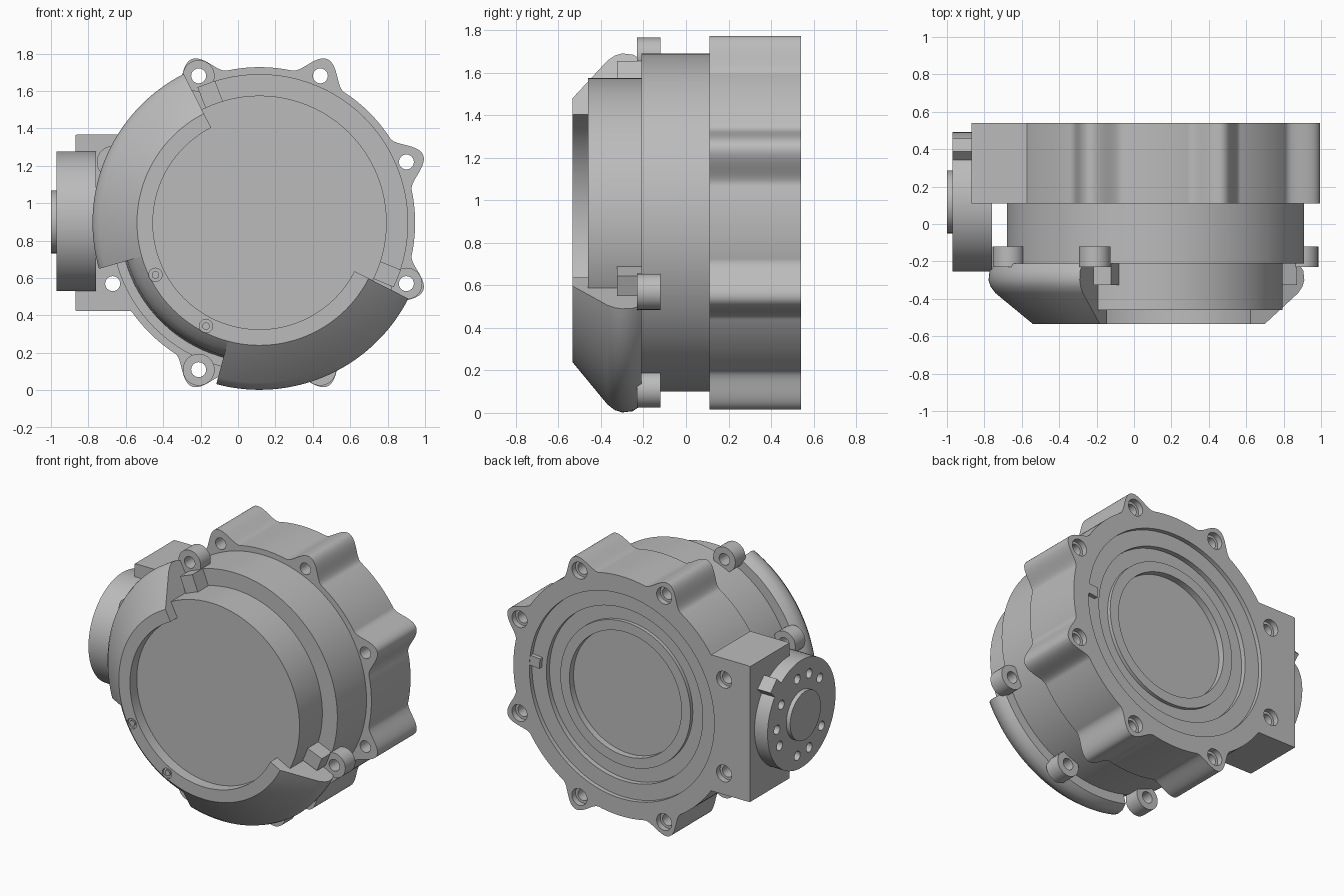
import bpy, bmesh
from math import sin, cos, pi, radians
from mathutils import Matrix, Vector

if "Cube" in bpy.data.objects:
    bpy.data.objects.remove(bpy.data.objects["Cube"], do_unlink=True)

CX, CZ = 0.115, 0.895      # main axis, running along y
BOLT_R = 0.85              # bolt circle
LUG_ANGLES = [22.5 + 45 * i for i in range(8)]

grey = bpy.data.materials.new("machined_grey")
grey.use_nodes = True
grey.diffuse_color = (0.5, 0.5, 0.5, 1)
grey.node_tree.nodes["Principled BSDF"].inputs["Base Color"].default_value = (0.5, 0.5, 0.5, 1)


def finish(name, bm):
    bmesh.ops.remove_doubles(bm, verts=bm.verts, dist=1e-5)
    bmesh.ops.recalc_face_normals(bm, faces=bm.faces)
    mesh = bpy.data.meshes.new(name)
    bm.to_mesh(mesh)
    bm.free()
    mesh.materials.append(grey)
    ob = bpy.data.objects.new(name, mesh)
    bpy.context.collection.objects.link(ob)
    return ob


def polar(r, deg, y):
    a = radians(deg)
    return Vector((CX + r * cos(a), y, CZ + r * sin(a)))


def lathe(name, profile, start=0, end=360, steps=96):
    """Turn a closed (radius, y) profile about the main axis."""
    bm = bmesh.new()
    full = end - start == 360
    rows = [[bm.verts.new(polar(r, start + (end - start) * i / steps, y)) for r, y in profile]
            for i in range(steps if full else steps + 1)]
    n = len(profile)
    for i in range(steps):
        a, b = rows[i], rows[(i + 1) % len(rows)]
        for j in range(n):
            k = (j + 1) % n
            if profile[j][0] + profile[k][0] > 0:
                bm.faces.new((a[j], a[k], b[k], b[j]))
    if not full:
        bm.faces.new(rows[0])
        bm.faces.new(rows[-1])
    return finish(name, bm)


def add_cylinder(bm, axis, centre, r, length, sides=32):
    turn = Matrix.Rotation(pi / 2, 4, "Y" if axis == "x" else "X")
    bmesh.ops.create_cone(bm, cap_ends=True, segments=sides, radius1=r, radius2=r,
                          depth=length, matrix=Matrix.Translation(centre) @ turn)


def cylinder(name, axis, centre, r, length, sides=32):
    bm = bmesh.new()
    add_cylinder(bm, axis, centre, r, length, sides)
    return finish(name, bm)


def block(name, centre, size, axis, deg):
    bm = bmesh.new()
    bmesh.ops.create_cube(bm, size=1, matrix=Matrix.Translation(centre)
                          @ Matrix.Rotation(radians(deg), 4, axis) @ Matrix.Diagonal((*size, 1)))
    return finish(name, bm)


def cut(ob, *cutters):
    for cutter in cutters:
        cutter.hide_render = True
        mod = ob.modifiers.new("cut", "BOOLEAN")
        mod.operation, mod.solver, mod.object = "DIFFERENCE", "EXACT", cutter
        bpy.context.view_layer.objects.active = ob
        bpy.ops.object.modifier_apply(modifier=mod.name)


# Rear housing: scalloped outline with a square gearbox boss on one side
def outline(deg):
    d = min(abs((deg - a + 180) % 360 - 180) for a in LUG_ANGLES)
    r = 0.832 + (0.0575 * (1 + cos(pi * d / 10.5)) if d < 10.5 else 0)
    c, s = cos(radians(deg)), abs(sin(radians(deg)))
    if c < -0.1:
        r = max(r, min(0.985 / -c, 0.472 / max(s, 0.01)))
    return r


bm = bmesh.new()
rim = [bm.verts.new(polar(outline(i / 2), i / 2, 0.11)) for i in range(720)]
base = bm.faces.new(rim)
top = bmesh.ops.extrude_face_region(bm, geom=[base])["geom"]
bmesh.ops.translate(bm, vec=(0, 0.43, 0), verts=[v for v in top if isinstance(v, bmesh.types.BMVert)])
housing = finish("rear_housing", bm)

# Bolt holes, counterbores and the stepped rear recess
bm = bmesh.new()
for a in LUG_ANGLES:
    add_cylinder(bm, "y", polar(BOLT_R, a, 0), 0.04, 1.4, 24)
bolt_holes = finish("bolt_hole_cutter", bm)
bm = bmesh.new()
for a in LUG_ANGLES:
    add_cylinder(bm, "y", polar(BOLT_R, a, 0.56), 0.058, 0.12, 24)
counterbores = finish("counterbore_cutter", bm)
recess = lathe("recess_cutter", [(0, 0.6), (0.71, 0.6), (0.71, 0.51), (0.6, 0.51), (0.6, 0.475),
                                 (0.5, 0.475), (0.5, 0.5), (0.43, 0.5), (0.43, 0.455), (0, 0.455)])
cut(housing, bolt_holes, counterbores, recess)
block("rear_key", polar(0.68, 5, 0.52), (0.09, 0.035, 0.07), "Y", -5)

# Middle drum and front cap
lathe("middle_drum", [(0, 0.13), (0.795, 0.13), (0.795, -0.21), (0, -0.21)])
lathe("front_cap", [(0, -0.2), (0.68, -0.2), (0.68, -0.46), (0, -0.46)])

# Front guards and the lower ring joining them
guard = [(0.57, -0.535), (0.655, -0.535), (0.855, -0.37), (0.882, -0.335), (0.893, -0.3),
         (0.887, -0.25), (0.86, -0.21), (0.57, -0.21)]
lathe("upper_guard", guard, 117, 196, 40)
lathe("lower_guard", guard, 255, 333, 40)
ring = lathe("guard_ring", [(0.57, -0.535), (0.655, -0.535), (0.7, -0.49), (0.735, -0.42),
                            (0.745, -0.21), (0.57, -0.21)], 196, 255, 32)
for i, a in enumerate((206.6, 242.6)):
    pocket = cylinder("screw_pocket_cutter", "y", polar(0.622, a, -0.535), 0.036, 0.03, 20)
    cut(ring, pocket)
    bpy.data.objects.remove(pocket, do_unlink=True)
    cylinder(f"ring_screw_{i + 1}", "y", polar(0.622, a, -0.515), 0.02, 0.03, 16)

# Mounting lugs behind the guards
for i, a in enumerate((112.5, 157.5, 247.5, 292.5, 337.5)):
    lug = cylinder(f"guard_lug_{i + 1}", "y", polar(BOLT_R, a, -0.175), 0.085, 0.11)
    cut(lug, bolt_holes)
for name, a in (("upper_gusset", 111), ("lower_gusset", 338)):
    block(name, polar(0.73, a, -0.26), (0.13, 0.13, 0.1), "Y", -a)

# Side output flange with its ring of holes, hub and stop tab
AXIS_Y = 0.118
flange = cylinder("output_flange", "x", (-0.865, AXIS_Y, CZ + 0.008), 0.373, 0.21, 64)
bm = bmesh.new()
for deg in (42, 72, 100, 145, 180, 207, 260, 288, 324):
    a = radians(deg)
    add_cylinder(bm, "x", (-0.97, AXIS_Y - 0.27 * cos(a), CZ + 0.27 * sin(a)), 0.032, 0.12, 20)
flange_holes = finish("flange_hole_cutter", bm)
cut(flange, flange_holes)
cylinder("output_hub", "x", (-0.98, AXIS_Y, CZ + 0.005), 0.168, 0.04, 48)
block("stop_tab", (-0.92, 0.38, 1.17), (0.1, 0.12, 0.1), "X", 45)

for helper in (bolt_holes, counterbores, recess, flange_holes):
    bpy.data.objects.remove(helper, do_unlink=True)

# Smooth the turned surfaces, keep the machined edges sharp
bpy.ops.object.select_all(action="DESELECT")
for ob in bpy.context.collection.objects:
    if ob.type == "MESH":
        ob.select_set(True)
        bpy.context.view_layer.objects.active = ob
bpy.ops.object.shade_smooth_by_angle(angle=radians(30))
